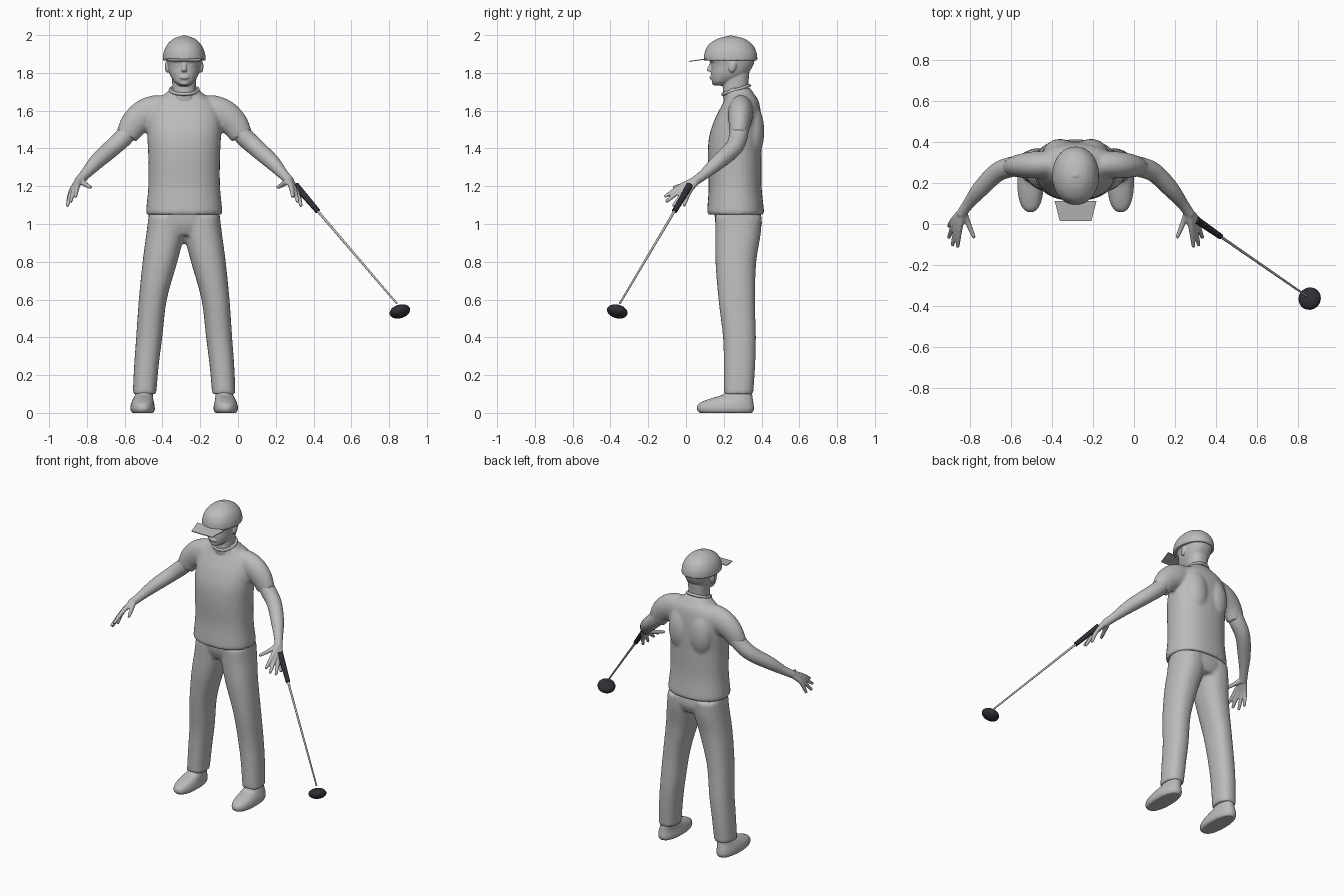
import bpy, bmesh, math
from mathutils import Vector, Matrix

cube = bpy.data.objects.get("Cube")
if cube:
    bpy.data.objects.remove(cube, do_unlink=True)

CX = -0.285  # the figure stands to one side because the club reaches out


def material(name, rgb):
    m = bpy.data.materials.new(name)
    m.use_nodes = True
    m.diffuse_color = (*rgb, 1)
    m.node_tree.nodes["Principled BSDF"].inputs["Base Color"].default_value = (*rgb, 1)
    return m


GREY = material("plain grey", (0.5, 0.5, 0.5))
DARK = material("dark charcoal", (0.03, 0.028, 0.036))


def spline(rows, n=4):
    """Smoothly interpolate every number in a list of rows."""
    out = []
    for i in range(len(rows) - 1):
        a, b = rows[max(i - 1, 0)], rows[i]
        c, d = rows[i + 1], rows[min(i + 2, len(rows) - 1)]
        for k in range(n):
            t = k / n
            out.append([q + 0.5 * t * (r - p + t * (2*p - 5*q + 4*r - s + t * (3*(q - r) + s - p)))
                        for p, q, r, s in zip(a, b, c, d)])
    return out + [list(rows[-1])]


def skin(bm, rings):
    loops = [[bm.verts.new(p) for p in ring] for ring in rings]
    n = len(loops[0])
    for a, b in zip(loops, loops[1:]):
        for i in range(n):
            bm.faces.new((a[i], a[(i + 1) % n], b[(i + 1) % n], b[i]))
    bm.faces.new(loops[0][::-1])
    bm.faces.new(loops[-1])


def stack(bm, rows, side=0, power=2.3, sides=32):
    """Level sections: height, half width, front y, back y, offset from the middle."""
    rings = []
    for z, hw, yf, yb, *off in spline(rows):
        ring = []
        for i in range(sides):
            c, s = math.cos(i * math.tau / sides), math.sin(i * math.tau / sides)
            x = hw * math.copysign(abs(c) ** (2 / power), c)
            y = (yb - yf) / 2 * math.copysign(abs(s) ** (2 / power), s)
            ring.append((CX + x + (side * off[0] if off else 0), (yf + yb) / 2 + y, z))
        rings.append(ring)
    skin(bm, rings)


def limb(bm, rows, side=1, flat=1.0, cx=CX, sides=16):
    """Round sections along a path: offset, y, z, radius."""
    pts = spline(rows)
    pos = [Vector((cx + side * p[0], p[1], p[2])) for p in pts]
    rings = []
    for i, p in enumerate(pos):
        t = (pos[min(i + 1, len(pos) - 1)] - pos[max(i - 1, 0)]).normalized()
        u = t.cross(Vector((0, 1, 0))).normalized()
        v = t.cross(u)
        rings.append([p + pts[i][3] * (math.cos(a) * u + flat * math.sin(a) * v)
                      for a in (k * math.tau / sides for k in range(sides))])
    skin(bm, rings)


def ball(bm, centre, size, turn=Matrix()):
    m = Matrix.Translation(centre) @ turn @ Matrix.Diagonal((*size, 1))
    bmesh.ops.create_uvsphere(bm, u_segments=24, v_segments=16, radius=1, matrix=m)


def finish(bm, name, mat=GREY, voxel=0, smooth=4, flat=False):
    """Make the object; a voxel size fuses overlapping forms into one skin."""
    bmesh.ops.recalc_face_normals(bm, faces=bm.faces)
    for f in bm.faces:
        f.smooth = not flat
    mesh = bpy.data.meshes.new(name)
    bm.to_mesh(mesh)
    bm.free()
    mesh.materials.append(mat)
    ob = bpy.data.objects.new(name, mesh)
    bpy.context.collection.objects.link(ob)
    if voxel:
        r = ob.modifiers.new("fuse", 'REMESH')
        r.mode, r.voxel_size, r.use_smooth_shade = 'VOXEL', voxel, True
        s = ob.modifiers.new("soften", 'SMOOTH')
        s.factor, s.iterations = 0.5, smooth
    return ob


# Shirt: body, shoulder blades and sleeves
bm = bmesh.new()
stack(bm, [(1.05, .198, .115, .41), (1.07, .202, .112, .413), (1.2, .19, .12, .4),
           (1.35, .19, .115, .4), (1.46, .195, .122, .402), (1.55, .195, .15, .4),
           (1.62, .18, .185, .392), (1.66, .145, .205, .38), (1.69, .1, .208, .36),
           (1.72, .07, .212, .34)])
for side in (1, -1):
    ball(bm, (CX + side * .075, .345, 1.49), (.085, .07, .15))
    limb(bm, [(.1, .29, 1.6, .08), (.15, .29, 1.597, .085), (.21, .288, 1.575, .084),
              (.265, .284, 1.53, .074), (.305, .278, 1.465, .06)], side, .78, sides=24)
finish(bm, "shirt", voxel=.01)

# Collar
bpy.ops.mesh.primitive_torus_add(major_radius=.073, minor_radius=.009, major_segments=40,
                                 minor_segments=10, location=(CX, .265, 1.71),
                                 rotation=(math.radians(18), 0, 0))
collar = bpy.context.object
collar.name = "collar"
collar.data.materials.append(GREY)
bpy.ops.object.shade_smooth()

# Trousers
bm = bmesh.new()
stack(bm, [(.94, .1, .18, .38), (1.0, .18, .156, .402), (1.08, .188, .15, .39)])
for side in (1, -1):
    stack(bm, [(.1, .062, .2, .356, .21), (.25, .065, .2, .366, .2), (.4, .069, .196, .37, .185),
               (.6, .074, .172, .365, .166), (.8, .092, .156, .372, .128),
               (.95, .1, .155, .396, .1), (1.04, .094, .155, .4, .095)], side)
finish(bm, "trousers", voxel=.01)

# Shoes
for side, word in ((1, "left"), (-1, "right")):
    bm = bmesh.new()
    stack(bm, [(0, .057, .07, .352, .22), (.02, .065, .056, .361, .22), (.05, .061, .068, .358, .22),
               (.075, .053, .125, .354, .217), (.1, .046, .2, .35, .212), (.14, .044, .212, .344, .21)],
          side)
    finish(bm, word + "_shoe", voxel=.007)

# Arms with open hands; every finger runs from the wrist through its knuckle
WRIST = (.55, .065, 1.24)
FINGERS = [((.566, -.025, 1.2), (.575, -.107, 1.148)), ((.58, -.015, 1.188), (.6, -.1, 1.122)),
           ((.592, 0, 1.178), (.618, -.064, 1.1)), ((.598, .018, 1.174), (.617, -.01, 1.1)),
           ((.53, .018, 1.215), (.497, -.062, 1.195))]
for side, word in ((1, "left"), (-1, "right")):
    bm = bmesh.new()
    limb(bm, [(.26, .285, 1.54, .048), (.315, .278, 1.465, .05), (.385, .25, 1.4, .047),
              (.465, .17, 1.328, .041), (.525, .095, 1.262, .028), (.56, .045, 1.225, .025)], side)
    for knuckle, tip in FINGERS:
        end = Vector(tip) + (Vector(tip) - Vector(knuckle)).normalized() * .004
        limb(bm, [(*WRIST, .02), (*knuckle, .0145), (*tip, .0095), (*end, .005)], side, sides=12)
    finish(bm, word + "_arm", voxel=.005, smooth=3)

# Head: neck, skull, nose, lips, brow and ears
bm = bmesh.new()
stack(bm, [(1.6, .075, .205, .35), (1.7, .063, .195, .33), (1.8, .066, .2, .335)])
stack(bm, [(1.732, .026, .155, .2), (1.75, .05, .14, .24), (1.775, .068, .135, .295),
           (1.8, .079, .133, .33), (1.84, .087, .133, .356), (1.88, .093, .124, .364),
           (1.92, .08, .14, .35)])
limb(bm, [(0, .135, 1.85, .009), (0, .126, 1.825, .012), (0, .122, 1.808, .015)])
ball(bm, (CX, .136, 1.776), (.026, .012, .011))
ball(bm, (CX, .15, 1.747), (.025, .014, .013))
ball(bm, (CX, .142, 1.868), (.068, .02, .013))
for side in (1, -1):
    ball(bm, (CX + side * .091, .246, 1.833), (.011, .02, .033),
         Matrix.Rotation(math.radians(-12), 4, 'X'))
    ball(bm, (CX + side * .034, .151, 1.838), (.017, .013, .009))
finish(bm, "head", voxel=.005, smooth=3)

# Cap crown with its button
bm = bmesh.new()
stack(bm, [(1.865, .112, .098, .375), (1.872, .114, .094, .378), (1.91, .109, .099, .373),
           (1.95, .09, .12, .352), (1.98, .058, .165, .312), (1.993, .025, .21, .265)],
      power=2.1, sides=40)
ball(bm, (CX, .238, 1.992), (.015, .015, .008))
finish(bm, "cap_crown", voxel=.006, smooth=2)

# Cap brim
bm = bmesh.new()
skin(bm, [[(CX + w * s, y, z + h) for s, w, y, z in
           ((-1, .102, .112, 1.872), (1, .102, .112, 1.872), (1, .077, .015, 1.858), (-1, .077, .015, 1.858))]
          for h in (0, .005)])
finish(bm, "cap_brim", flat=True)

# Club: grip, shaft and head
TOP, END = Vector((.305, .02, 1.205)), Vector((.84, -.35, .58))


def rod(name, a, b, ra, rb, mat):
    bm = bmesh.new()
    limb(bm, [(*TOP.lerp(END, a), ra), (*TOP.lerp(END, b), rb)], cx=0)
    ob = finish(bm, name, mat)
    bpy.ops.object.select_all(action='DESELECT')
    ob.select_set(True)
    bpy.context.view_layer.objects.active = ob
    bpy.ops.object.shade_smooth_by_angle()


rod("club_grip", 0, .22, .018, .014, DARK)
rod("club_shaft", .2, 1, .007, .005, GREY)
bm = bmesh.new()
tilt = Vector((-.3, .27, 1)).to_track_quat('Z', 'Y').to_matrix().to_4x4()
ball(bm, (.857, -.364, .537), (.056, .056, .034), tilt)
finish(bm, "club_head", DARK)
